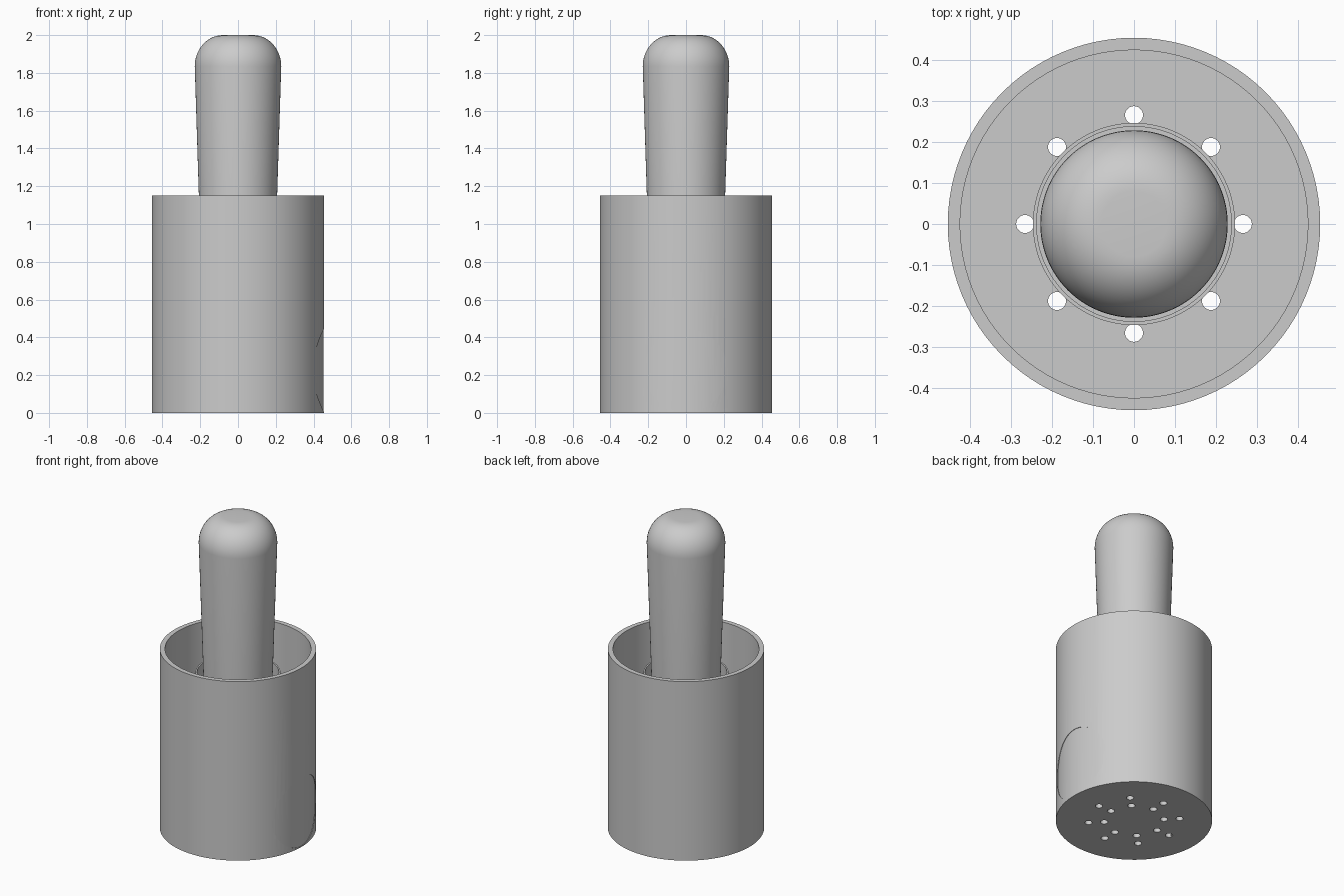
import bpy
import bmesh
import math
from mathutils import Matrix, Vector

if "Cube" in bpy.data.objects:
    bpy.data.objects.remove(bpy.data.objects["Cube"], do_unlink=True)

SIDES = 96
FLOOR = 0.04
CUP_R = 0.455
CUP_H = 1.15

grey = bpy.data.materials.new("plain grey")
grey.use_nodes = True
grey.diffuse_color = (0.6, 0.6, 0.6, 1)
grey.node_tree.nodes["Principled BSDF"].inputs["Base Color"].default_value = grey.diffuse_color


def add_object(name, bm):
    bmesh.ops.recalc_face_normals(bm, faces=bm.faces)
    mesh = bpy.data.meshes.new(name)
    bm.to_mesh(mesh)
    bm.free()
    mesh.materials.append(grey)
    obj = bpy.data.objects.new(name, mesh)
    bpy.context.collection.objects.link(obj)
    return obj


def lathe(name, profile, closed=False):
    """Spin (radius, height) points around z."""
    bm = bmesh.new()
    verts = [bm.verts.new((r, 0, z)) for r, z in profile]
    pairs = list(zip(verts, verts[1:]))
    if closed:
        pairs.append((verts[-1], verts[0]))
    edges = [bm.edges.new(p) for p in pairs]
    bmesh.ops.spin(bm, geom=verts + edges, axis=(0, 0, 1), cent=(0, 0, 0),
                   angle=math.tau, steps=SIDES, use_merge=True)
    bmesh.ops.remove_doubles(bm, verts=bm.verts, dist=1e-5)
    return add_object(name, bm)


def boolean(obj, cutter, operation):
    cutter.hide_render = True
    bpy.context.view_layer.objects.active = obj
    mod = obj.modifiers.new("cut", "BOOLEAN")
    mod.operation = operation
    mod.solver = "EXACT"
    mod.object = cutter
    bpy.ops.object.modifier_apply(modifier=mod.name)
    bpy.data.objects.remove(cutter, do_unlink=True)


def smooth(obj):
    bpy.ops.object.select_all(action="DESELECT")
    obj.select_set(True)
    bpy.context.view_layer.objects.active = obj
    bpy.ops.object.shade_smooth_by_angle(angle=math.radians(30))


# Open cup with an inner guide sleeve rising from its floor
cup = lathe("cup", [(0, 0), (CUP_R, 0), (CUP_R, CUP_H), (0.425, CUP_H),
                    (0.425, FLOOR), (0.247, FLOOR), (0.247, 1.0),
                    (0.238, 1.0), (0.238, FLOOR), (0, FLOOR)])

# Two rings of eight drain holes through the floor
bm = bmesh.new()
for ring in (0.175, 0.266):
    for i in range(8):
        spot = Matrix.Rotation(i * math.tau / 8, 4, "Z") @ Vector((ring, 0, 0))
        bmesh.ops.create_cone(bm, cap_ends=True, segments=24, radius1=0.022, radius2=0.022,
                              depth=0.1, matrix=Matrix.Translation(spot))
boolean(cup, add_object("hole_cutter", bm), "DIFFERENCE")

# Very shallow round imprint low on the left wall
imprint = lathe("imprint_cutter", [(CUP_R - 0.003, -0.1), (0.6, -0.1),
                                   (0.6, 0.6), (CUP_R - 0.003, 0.6)], closed=True)
bm = bmesh.new()
bmesh.ops.create_cone(bm, cap_ends=True, segments=64, radius1=0.22, radius2=0.22, depth=0.5,
                      matrix=Matrix.Translation((0.5, 0, 0.225)) @ Matrix.Rotation(math.pi / 2, 4, "Y"))
boolean(imprint, add_object("imprint_disc", bm), "INTERSECT")
boolean(cup, imprint, "DIFFERENCE")
smooth(cup)

# Tapered plunger with a rounded, flat-tipped top
dome = [(0.08 + 0.149 * math.cos(a), 1.835 + 0.165 * math.sin(a))
        for a in (i * math.pi / 24 for i in range(13))]
plunger = lathe("plunger", [(0, FLOOR), (0.172, FLOOR)] + dome + [(0, 2.0)])
smooth(plunger)
